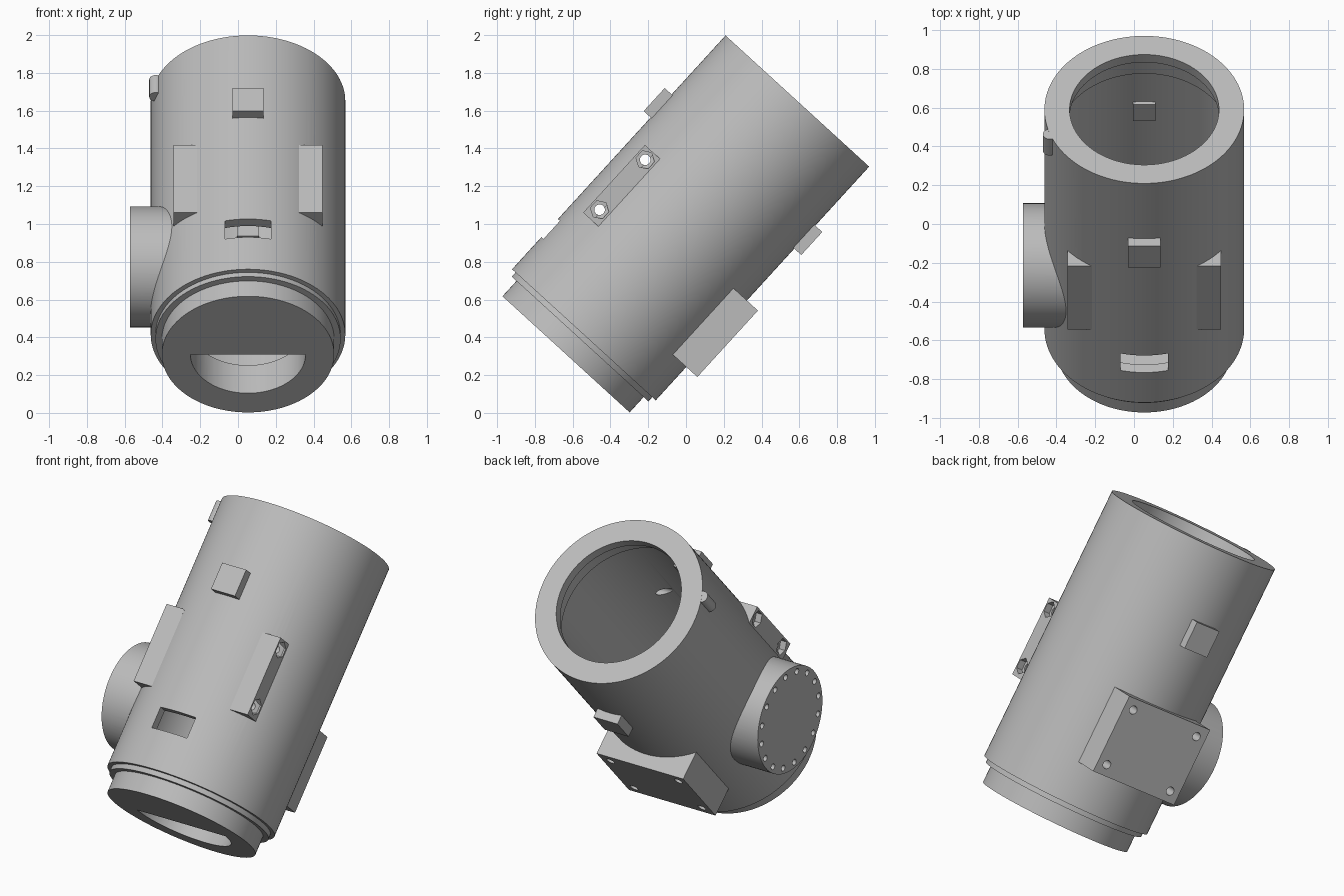
import bpy, bmesh, math
from mathutils import Matrix, Vector

old = bpy.data.objects.get("Cube")
if old:
    bpy.data.objects.remove(old)

# One grey for the whole casting
grey = bpy.data.materials.new("housing_grey")
grey.use_nodes = True
colour = (0.5, 0.5, 0.5, 1)
grey.diffuse_color = colour
grey.node_tree.nodes["Principled BSDF"].inputs["Base Color"].default_value = colour

# Parts are laid out on an upright barrel axis, then tilted into place
TILT = Matrix.Translation((0.053, -0.635, 0.31)) @ Matrix.Rotation(math.radians(-42.4), 4, 'X')


def finish(bm, name):
    bmesh.ops.recalc_face_normals(bm, faces=bm.faces)
    bm.transform(TILT)
    mesh = bpy.data.meshes.new(name)
    bm.to_mesh(mesh)
    bm.free()
    mesh.materials.append(grey)
    ob = bpy.data.objects.new(name, mesh)
    bpy.context.scene.collection.objects.link(ob)
    return ob


def box(name, lo, hi):
    bm = bmesh.new()
    lo, hi = Vector(lo), Vector(hi)
    size = Matrix.Diagonal((*(hi - lo), 1))
    bmesh.ops.create_cube(bm, size=1, matrix=Matrix.Translation((lo + hi) / 2) @ size)
    return finish(bm, name)


def cylinder(name, start, end, radius, sides=32):
    bm = bmesh.new()
    start, end = Vector(start), Vector(end)
    axis = end - start
    place = Matrix.Translation((start + end) / 2) @ axis.to_track_quat('Z', 'Y').to_matrix().to_4x4()
    bmesh.ops.create_cone(bm, cap_ends=True, segments=sides, radius1=radius,
                          radius2=radius, depth=axis.length, matrix=place)
    return finish(bm, name)


def lathe(name, profile):
    bm = bmesh.new()
    verts = [bm.verts.new((r, 0, z)) for r, z in profile]
    edges = [bm.edges.new(pair) for pair in zip(verts, verts[1:])]
    bmesh.ops.spin(bm, geom=verts + edges, cent=(0, 0, 0), axis=(0, 0, 1),
                   angle=math.tau, steps=128, use_merge=True)
    bmesh.ops.remove_doubles(bm, verts=bm.verts, dist=0.0001)
    return finish(bm, name)


def cut(ob, cutters):
    bpy.context.view_layer.objects.active = ob
    for cutter in cutters:
        mod = ob.modifiers.new("cut", 'BOOLEAN')
        mod.operation = 'DIFFERENCE'
        mod.solver = 'EXACT'
        mod.object = cutter
        bpy.ops.object.modifier_apply(modifier=mod.name)


# Barrel with stepped lower end, floor and lipped bore
barrel = lathe("barrel", [
    (0, 0), (0.456, 0), (0.456, 0.11), (0.49, 0.11), (0.49, 0.14), (0.515, 0.14),
    (0.515, 1.816), (0.385, 1.816), (0.385, 1.756), (0.44, 1.756), (0.44, 1.61),
    (0.46, 1.61), (0.46, 0.2), (0, 0.2)])

# Cutters
core = cylinder("core_cutter", (0, 0, -0.2), (0, 0, 2), 0.49, 128)
drain = cylinder("drain_cutter", (0, 0, -0.1), (0, 0, 0.3), 0.305, 96)
drain_half = box("drain_half_cutter", (-0.5, -0.5, -0.3), (0.5, 0, 0.5))
cut(drain, [drain_half])
window = box("window_cutter", (-0.122, -0.7, 0.37), (0.122, -0.3, 0.5))
helpers = [core, drain, drain_half, window]

HOLE_Y = -0.385
cross_holes, nut_pockets = [], []
for s in (0.685, 1.043):
    cross_holes.append(cylinder("cross_hole_cutter", (-0.7, HOLE_Y, s), (0.7, HOLE_Y, s), 0.028))
    for side in (-1, 1):
        nut_pockets.append(cylinder("nut_cutter", (side * 0.355, HOLE_Y, s),
                                    (side * 0.6, HOLE_Y, s), 0.05, 6))
cut(barrel, [drain, window] + cross_holes)
parts = [barrel]

# Side brackets with nut pockets
for side, label in ((-1, "right"), (1, "left")):
    a, b = sorted((side * 0.27, side * 0.395))
    bracket = box(label + "_bracket", (a, -0.439, 0.615), (b, -0.28, 1.1))
    cut(bracket, [core] + cross_holes + nut_pockets)
    parts.append(bracket)
helpers += cross_holes + nut_pockets

# Round side port with a ring of bolt holes
port = cylinder("side_port", (-0.625, 0, 0.626), (-0.3, 0, 0.626), 0.32, 96)
port_holes = []
for i in range(16):
    t = math.tau * (i + 0.5) / 16
    y, z = 0.285 * math.cos(t), 0.626 + 0.285 * math.sin(t)
    port_holes.append(cylinder("port_hole_cutter", (-0.7, y, z), (-0.56, y, z), 0.018, 20))
cut(port, [core] + port_holes)
parts.append(port)
helpers += port_holes

# Mounting pad on the back with four corner holes
pad = box("mounting_pad", (-0.3, 0.3, 0.38), (0.3, 0.594, 0.856))
pad_holes = [cylinder("pad_hole_cutter", (x, 0.5, s), (x, 0.7, s), 0.025)
             for x in (-0.235, 0.235) for s in (0.445, 0.791)]
cut(pad, [core] + pad_holes)
parts.append(pad)
helpers += pad_holes

# Small square lugs front and back, each with an inner key
for side, label in ((-1, "front"), (1, "back")):
    a, b = sorted((side * 0.48, side * 0.565))
    parts.append(box(label + "_lug", (-0.083, a, 1.228), (0.083, b, 1.393)))
    a, b = sorted((side * 0.438, side * 0.49))
    parts.append(box(label + "_inner_key", (-0.057, a, 1.25), (0.057, b, 1.375)))

# Locating pin beside the upper rim
parts.append(cylinder("locating_pin", (-0.488, -0.17, 1.69), (-0.488, -0.17, 1.815), 0.035))

for helper in helpers:
    bpy.data.objects.remove(helper)

# Smooth round surfaces, keep machined edges crisp
for ob in parts:
    bpy.ops.object.select_all(action='DESELECT')
    ob.select_set(True)
    bpy.context.view_layer.objects.active = ob
    bpy.ops.object.shade_smooth_by_angle(angle=math.radians(30))
